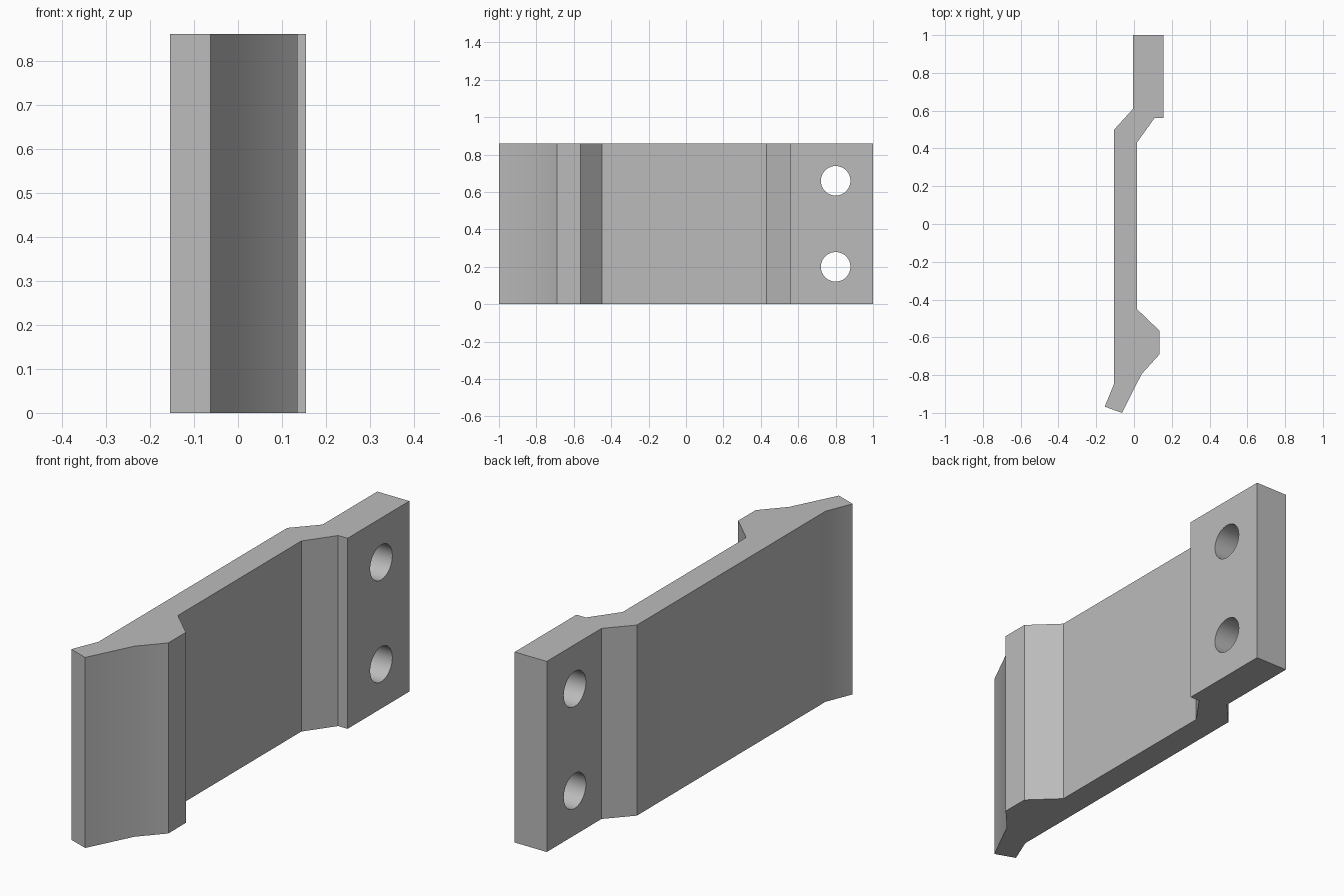
import bpy
import bmesh
import math

cube = bpy.data.objects.get("Cube")
if cube:
    bpy.data.objects.remove(cube, do_unlink=True)

HEIGHT = 0.86

grey = bpy.data.materials.new("plain grey")
grey.use_nodes = True
colour = (0.5, 0.5, 0.5, 1)
grey.diffuse_color = colour
grey.node_tree.nodes["Principled BSDF"].inputs["Base Color"].default_value = colour

# Bracket outline seen from above: mounting tab, web, hooked end
outline = [
    (-0.005, 1), (-0.005, 0.61), (-0.105, 0.5), (-0.105, -0.845),
    (-0.155, -0.967), (-0.063, -1), (0.04, -0.795), (0.135, -0.69),
    (0.135, -0.565), (0.015, -0.45), (0.015, 0.43), (0.108, 0.56),
    (0.155, 0.56), (0.155, 1),
]

# Extrude the outline to full height
bm = bmesh.new()
base = bm.faces.new([bm.verts.new((x, y, 0)) for x, y in outline])
result = bmesh.ops.extrude_face_region(bm, geom=[base])
top = [v for v in result["geom"] if isinstance(v, bmesh.types.BMVert)]
bmesh.ops.translate(bm, verts=top, vec=(0, 0, HEIGHT))
bmesh.ops.recalc_face_normals(bm, faces=bm.faces)
mesh = bpy.data.meshes.new("bracket")
bm.to_mesh(mesh)
bm.free()
mesh.materials.append(grey)
bracket = bpy.data.objects.new("bracket", mesh)
bpy.context.collection.objects.link(bracket)


def drill(obj, y, z, radius):
    """Cut a round hole along x through the object."""
    bpy.ops.mesh.primitive_cylinder_add(
        vertices=48, radius=radius, depth=1,
        location=(0, y, z), rotation=(0, math.pi / 2, 0))
    cutter = bpy.context.object
    cutter.name = "hole_cutter"
    cutter.hide_render = True
    cutter.data.materials.append(grey)
    mod = obj.modifiers.new("hole", "BOOLEAN")
    mod.operation = "DIFFERENCE"
    mod.solver = "EXACT"
    mod.object = cutter
    bpy.context.view_layer.objects.active = obj
    bpy.ops.object.modifier_apply(modifier=mod.name)
    bpy.data.objects.remove(cutter, do_unlink=True)


# Two bolt holes through the mounting tab
for z in (0.2, 0.66):
    drill(bracket, 0.8, z, 0.079)

# Blend shallow bends, keep the corners crisp
bpy.ops.object.select_all(action="DESELECT")
bracket.select_set(True)
bpy.context.view_layer.objects.active = bracket
bpy.ops.object.shade_smooth_by_angle(angle=math.radians(30))
